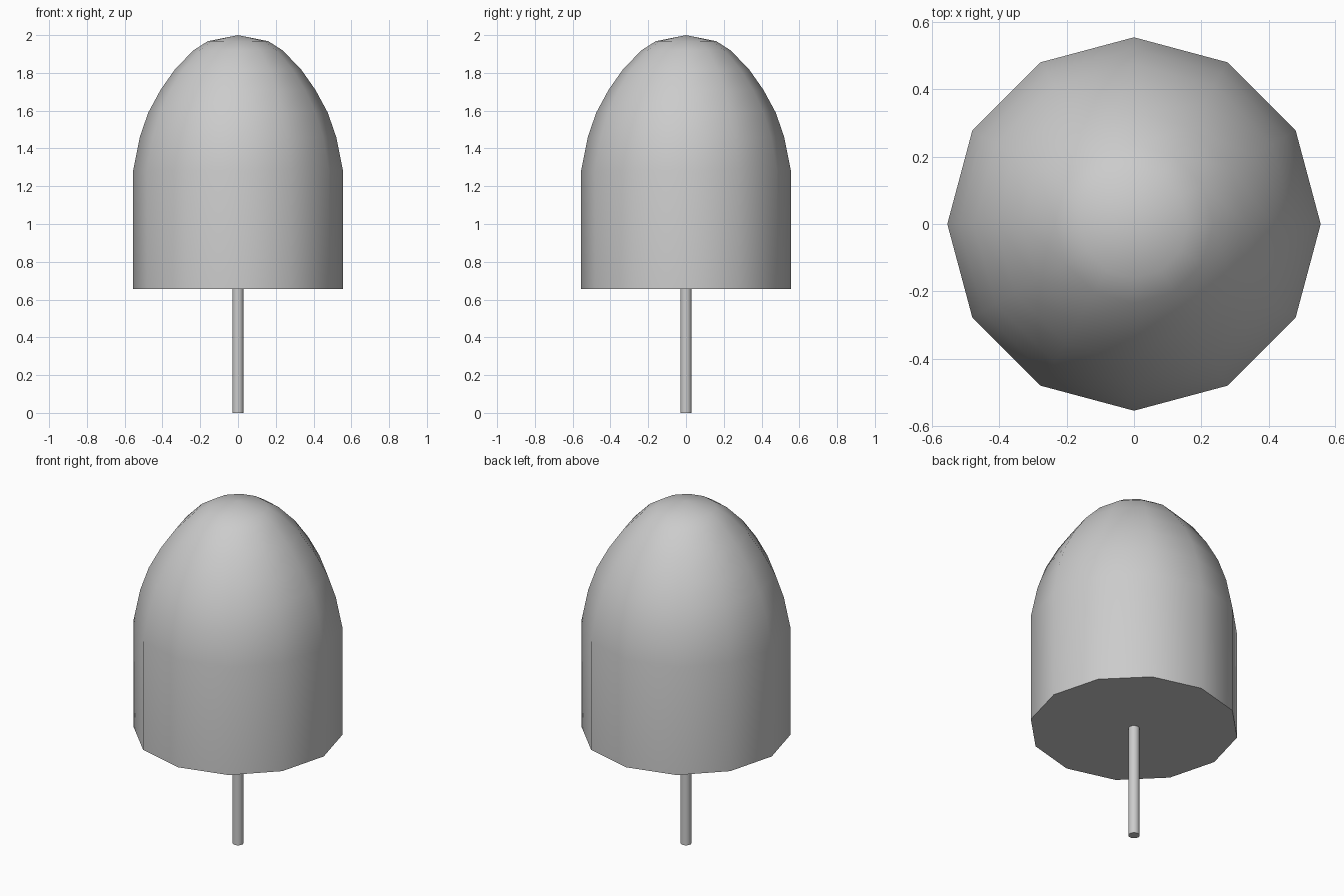
import bpy, bmesh, math

cube = bpy.data.objects.get("Cube")
if cube:
    bpy.data.objects.remove(cube)

grey = bpy.data.materials.new("plain grey")
grey.use_nodes = True
colour = (0.6, 0.6, 0.6, 1)
grey.diffuse_color = colour
grey.node_tree.nodes["Principled BSDF"].inputs["Base Color"].default_value = colour


def lathe(name, profile, sides):
    """Turn an (radius, height) profile around z; zero radius closes to a point."""
    bm = bmesh.new()
    verts = [bm.verts.new((r, 0, z)) for r, z in profile]
    edges = [bm.edges.new(pair) for pair in zip(verts, verts[1:])]
    bmesh.ops.spin(bm, geom=verts + edges, cent=(0, 0, 0), axis=(0, 0, 1),
                   angle=math.tau, steps=sides, use_merge=True)
    bmesh.ops.remove_doubles(bm, verts=bm.verts, dist=0.0005)
    bmesh.ops.holes_fill(bm, edges=[e for e in bm.edges if e.is_boundary], sides=0)
    bmesh.ops.recalc_face_normals(bm, faces=bm.faces)
    mesh = bpy.data.meshes.new(name)
    bm.to_mesh(mesh)
    bm.free()
    mesh.materials.append(grey)
    obj = bpy.data.objects.new(name, mesh)
    bpy.context.collection.objects.link(obj)
    bpy.ops.object.select_all(action='DESELECT')
    obj.select_set(True)
    bpy.context.view_layer.objects.active = obj
    bpy.ops.object.shade_smooth_by_angle(angle=math.radians(40))
    return obj


# Straight-sided body with a rounded crown and flat underside
lathe("domed_body", [(0.555, 0.655), (0.555, 1.285), (0.52, 1.46), (0.475, 1.59),
                     (0.41, 1.71), (0.333, 1.82), (0.235, 1.92), (0.16, 1.968),
                     (0, 2)], 12)

# Thin round stick
lathe("stick", [(0.03, 0), (0.03, 0.66)], 12)
